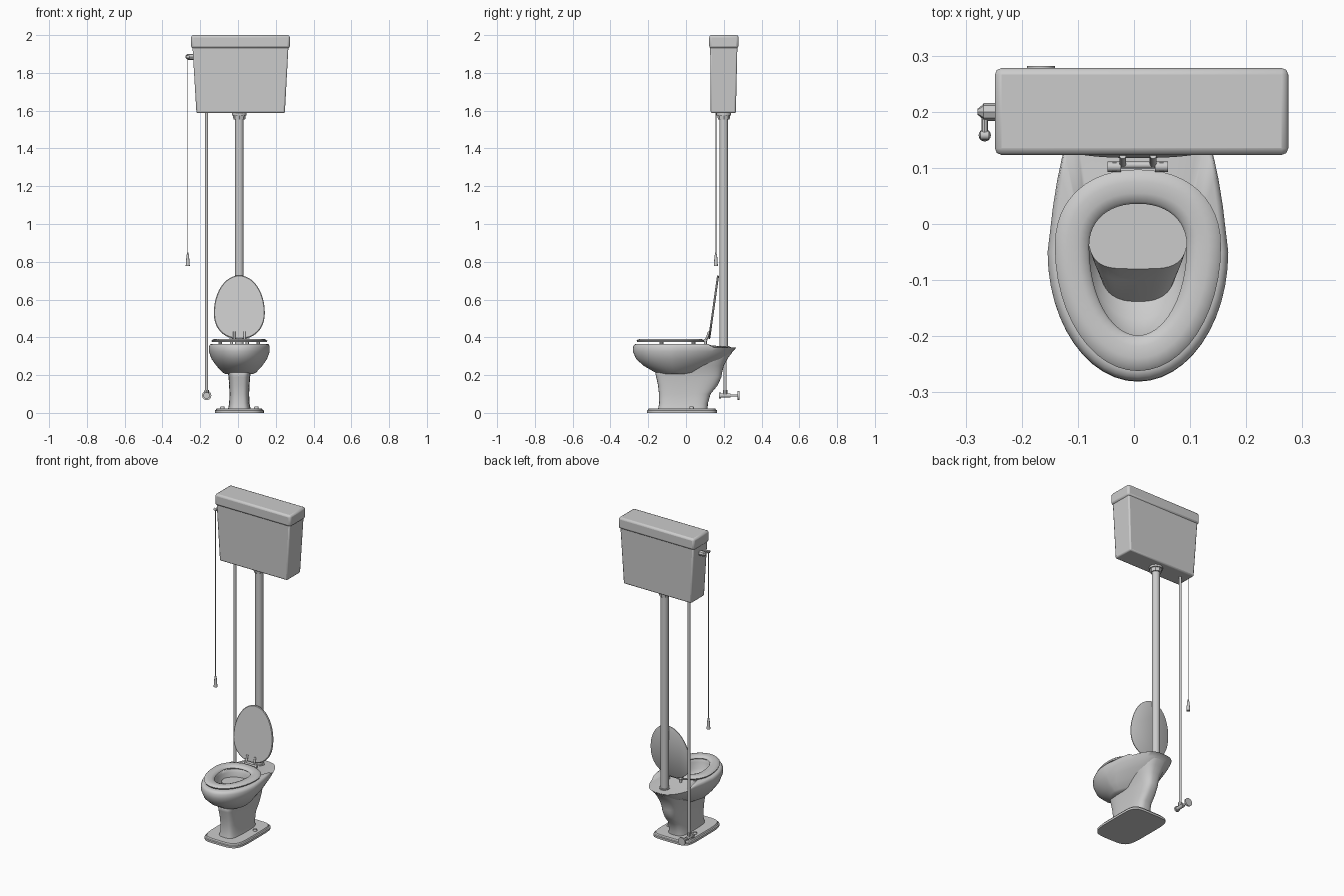
import bpy, bmesh, math
from mathutils import Vector, Matrix

cube = bpy.data.objects.get("Cube")
if cube:
    bpy.data.objects.remove(cube, do_unlink=True)

CX = 0.007          # centre line of the bowl
PIPE_Y = 0.2        # plane of the pipes and tank

grey = bpy.data.materials.new("plain grey")
grey.use_nodes = True
grey.diffuse_color = (0.6, 0.6, 0.6, 1)
grey.node_tree.nodes["Principled BSDF"].inputs["Base Color"].default_value = (0.6, 0.6, 0.6, 1)


def finish(name, bm, angle=35, bevel=0):
    bmesh.ops.recalc_face_normals(bm, faces=bm.faces)
    mesh = bpy.data.meshes.new(name)
    bm.to_mesh(mesh)
    bm.free()
    mesh.materials.append(grey)
    ob = bpy.data.objects.new(name, mesh)
    bpy.context.collection.objects.link(ob)
    if bevel:
        mod = ob.modifiers.new("Bevel", "BEVEL")
        mod.width, mod.segments = bevel, 2
    bpy.ops.object.select_all(action="DESELECT")
    ob.select_set(True)
    bpy.context.view_layer.objects.active = ob
    bpy.ops.object.shade_smooth_by_angle(angle=math.radians(angle))
    return ob


def loft(rings, closed=False):
    """Skin rings of points; cap both ends, or join the last to the first."""
    bm = bmesh.new()
    rows = [[bm.verts.new(p) for p in ring] for ring in rings]
    n = len(rows[0])
    pairs = list(zip(rows, rows[1:])) + ([(rows[-1], rows[0])] if closed else [])
    for a, b in pairs:
        for i in range(n):
            j = (i + 1) % n
            bm.faces.new((a[i], a[j], b[j], b[i]))
    if not closed:
        bm.faces.new(rows[0])
        bm.faces.new(rows[-1])
    return bm


def outline(z, hw, front, back, mid, front_pow=2.0, back_pow=2.0, back_hw=0, n=48):
    """Egg outline: separate front and back halves meeting at y = mid."""
    ring = []
    for i in range(n):
        a = 2 * math.pi * i / n
        c, s = math.cos(a), math.sin(a)
        e = 2 / (back_pow if s > 0 else front_pow)
        x = math.copysign(abs(c) ** e, c) * hw
        t = abs(s) ** e
        if s > 0 and back_hw:
            x *= 1 + (back_hw / hw - 1) * t
        ring.append(Vector((CX + x, mid + t * ((back if s > 0 else front) - mid), z)))
    return ring


def rod(name, start, end, r1, r2=None, sides=16):
    start, end = Vector(start), Vector(end)
    axis = end - start
    bm = bmesh.new()
    bmesh.ops.create_cone(bm, cap_ends=True, segments=sides, radius1=r1,
                          radius2=r1 if r2 is None else r2, depth=axis.length)
    turn = axis.to_track_quat("Z", "Y").to_matrix().to_4x4()
    bm.transform(Matrix.Translation((start + end) / 2) @ turn)
    return finish(name, bm)


def block(name, bottom, top, bevel):
    """Tapered box from (x0, x1, y0, y1, z) at the bottom and the top."""
    rings = [[(x0, y0, z), (x1, y0, z), (x1, y1, z), (x0, y1, z)]
             for x0, x1, y0, y1, z in (bottom, top)]
    return finish(name, loft(rings), bevel=bevel)


# Bowl: outer shell from the underside up, over the rim and down inside
shell = [(0.207, 0.075, -0.14, 0.07, 0.04), (0.215, 0.09, -0.165, 0.10, 0.05),
         (0.25, 0.122, -0.225, 0.15, 0.07), (0.285, 0.147, -0.264, 0.205, 0.095),
         (0.325, 0.161, -0.281, 0.247, 0.118), (0.35, 0.161, -0.280, 0.266, 0.127),
         (0.362, 0.156, -0.273, 0.268, 0.127), (0.366, 0.148, -0.263, 0.262, 0.122)]
rings = [outline(z, hw, f, b, -0.05, back_pow=3 if b > 0.2 else 2.4, back_hw=bh)
         for z, hw, f, b, bh in shell]
inside = [(0.366, 0.105, -0.215, 0.055), (0.35, 0.098, -0.208, 0.045), (0.31, 0.1, -0.205, 0.045),
          (0.27, 0.085, -0.17, 0.04), (0.235, 0.055, -0.11, 0.025), (0.22, 0.025, -0.06, 0.01)]
rings += [outline(z, hw, f, b, -0.06) for z, hw, f, b in inside]
for ring in rings:
    for p in ring:
        if p.y > 0.13:      # lower shelf behind the seat
            p.z = min(p.z, 0.345)
finish("bowl", loft(rings), angle=50)

# Pedestal with the trap bulging out behind
pedestal = [(0.02, 0.06, -0.148, 0.114), (0.05, 0.054, -0.142, 0.116), (0.1, 0.052, -0.143, 0.13),
            (0.145, 0.054, -0.148, 0.167), (0.19, 0.057, -0.158, 0.188), (0.21, 0.06, -0.162, 0.19),
            (0.25, 0.07, -0.14, 0.2), (0.29, 0.085, -0.1, 0.222), (0.32, 0.09, -0.08, 0.245)]
finish("pedestal", loft([outline(z, hw, f, b, 0.02, 4, 3) for z, hw, f, b in pedestal]), angle=50)

# Foot plate and bolt caps
foot = [(0, 0), (0.013, 0), (0.016, 0.006), (0.024, 0.01)]
finish("foot_plate", loft([outline(z, 0.13 - d, d - 0.207, 0.165 - d, -0.02, 4.5, 6)
                           for z, d in foot]))
for side, name in ((1, "left"), (-1, "right")):
    x = CX + side * 0.09
    rod(name + "_bolt_cap", (x, 0.03, 0.02), (x, 0.03, 0.034), 0.014, 0.01)

# Seat ring
seat = [(0.374, 0.004), (0.382, 0), (0.389, 0.008), (0.392, 0.022), (0.391, 0.042),
        (0.386, 0.057), (0.378, 0.061), (0.374, 0.057)]
finish("seat", loft([outline(z, 0.148 - d, d * 1.04 - 0.262, 0.097 - d, -0.04, 2, 2.2)
                     for z, d in seat], closed=True), angle=50)
for x, y in ((-0.1, -0.13), (0.1, -0.13), (-0.1, 0.04), (0.1, 0.04)):
    rod("seat_bumper", (CX + x, y, 0.362), (CX + x, y, 0.377), 0.01, sides=10)

# Raised lid: an egg laid flat, then tipped up about the hinge
lid = loft([outline(z, 0.135 - d, d - 0.34, -d, -0.14, 2, 2.2)
            for z, d in ((0, 0.004), (0.003, 0), (0.008, 0), (0.011, 0.005))])
lid.transform(Matrix.Translation((0, 0.117, 0.392)) @ Matrix.Rotation(math.radians(-98), 4, "X"))
finish("seat_lid", lid)

# Hinges
rod("hinge_bar", (CX - 0.045, 0.105, 0.384), (CX + 0.045, 0.105, 0.384), 0.006)
for side, name in ((1, "left"), (-1, "right")):
    x = CX + side * 0.042
    rod(name + "_hinge_post", (x, 0.102, 0.355), (x, 0.102, 0.39), 0.008)
    rod(name + "_hinge_knob", (x - 0.012, 0.102, 0.384), (x + 0.012, 0.102, 0.384), 0.009)
    rod(name + "_lid_arm", (x - side * 0.015, 0.106, 0.384),
        (x - side * 0.015, 0.122, 0.43), 0.006)

# Tank and its cover
block("tank", (-0.22, 0.248, 0.131, 0.264, 1.587), (-0.241, 0.267, 0.128, 0.272, 1.94), 0.008)
block("tank_cover", (-0.248, 0.275, 0.123, 0.278, 1.93), (-0.248, 0.275, 0.123, 0.278, 2.0), 0.012)

# Flush pipe with nuts
rod("flush_pipe", (CX, PIPE_Y, 0.33), (CX, PIPE_Y, 1.59), 0.023, sides=24)
rod("tank_nut", (CX, PIPE_Y, 1.553), (CX, PIPE_Y, 1.577), 0.031, 0.034, sides=8)
rod("tank_flange", (CX, PIPE_Y, 1.575), (CX, PIPE_Y, 1.59), 0.039, sides=24)
rod("bowl_collar", (CX, PIPE_Y, 0.335), (CX, PIPE_Y, 0.355), 0.031, sides=24)

# Supply pipe and shut-off valve
SX, SY, SZ = -0.166, 0.207, 0.092
rod("supply_pipe", (SX, SY, SZ), (SX, SY, 1.59), 0.008)
rod("supply_nut", (SX, SY, SZ + 0.005), (SX, SY, SZ + 0.03), 0.012, sides=8)
rod("valve_body", (SX, 0.178, SZ), (SX, 0.235, SZ), 0.011)
rod("valve_inlet", (SX, 0.174, SZ), (SX, 0.184, SZ), 0.017)
rod("valve_stem", (SX, 0.23, SZ), (SX, 0.277, SZ), 0.006)
rod("valve_handle", (SX, 0.272, SZ), (SX, 0.282, SZ), 0.025, sides=12)

# Flush lever, pull chain and grip
LX, LZ, GY = -0.266, 1.885, 0.158
rod("lever_shaft", (-0.23, PIPE_Y, LZ), (-0.268, PIPE_Y, LZ), 0.016, sides=8)
rod("lever_cap", (-0.266, PIPE_Y, LZ), (-0.279, PIPE_Y, LZ), 0.016, 0.005, sides=8)
rod("lever_arm", (LX, PIPE_Y, LZ), (LX, GY - 0.005, LZ), 0.006, sides=8)
rod("lever_tip", (LX - 0.008, GY, LZ), (LX + 0.008, GY, LZ), 0.008)
rod("pull_chain", (LX, GY, 0.84), (LX, GY, LZ), 0.0025, sides=8)
rod("grip", (LX, GY, 0.777), (LX, GY, 0.83), 0.011, 0.007)
rod("grip_top", (LX, GY, 0.83), (LX, GY, 0.85), 0.007, 0.003)
